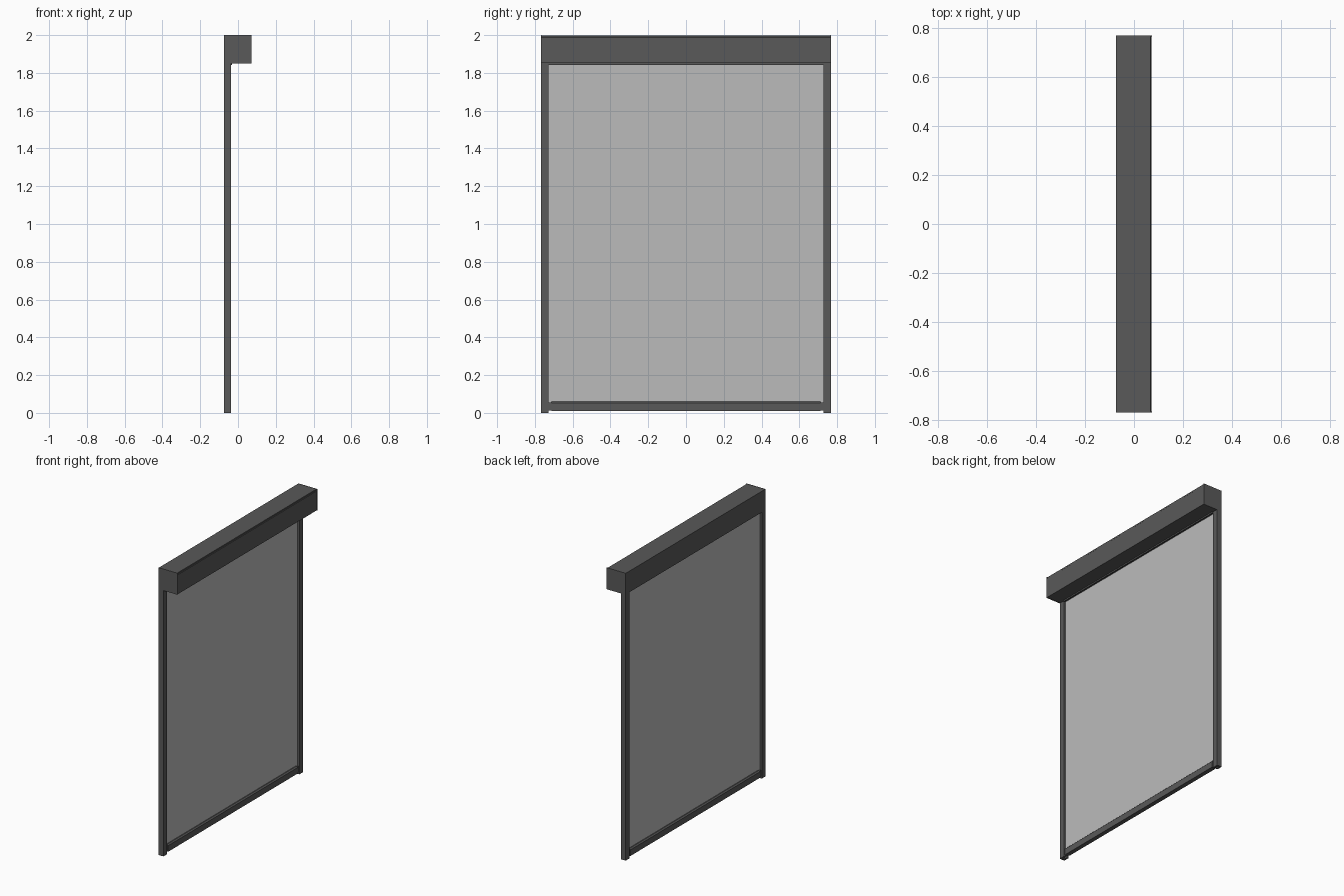
import bpy, bmesh

if "Cube" in bpy.data.objects:
    bpy.data.objects.remove(bpy.data.objects["Cube"])


def material(name, v):
    m = bpy.data.materials.new(name)
    m.diffuse_color = (v, v, v, 1)
    m.use_nodes = True
    m.node_tree.nodes["Principled BSDF"].inputs["Base Color"].default_value = m.diffuse_color
    return m


FRAME = material("dark grey metal", 0.1)
FABRIC = material("light grey fabric", 0.5)


def extrude(name, pts, vec, mat):
    """Closed profile (3D points) extruded along vec."""
    bm = bmesh.new()
    face = bm.faces.new([bm.verts.new(p) for p in pts])
    res = bmesh.ops.extrude_face_region(bm, geom=[face])
    verts = [g for g in res["geom"] if isinstance(g, bmesh.types.BMVert)]
    bmesh.ops.translate(bm, verts=verts, vec=vec)
    bmesh.ops.recalc_face_normals(bm, faces=bm.faces)
    me = bpy.data.meshes.new(name)
    bm.to_mesh(me)
    bm.free()
    me.materials.append(mat)
    ob = bpy.data.objects.new(name, me)
    bpy.context.collection.objects.link(ob)
    return ob


def along_y(name, xz, y0, y1, mat):
    return extrude(name, [(x, y0, z) for x, z in xz], (0, y1 - y0, 0), mat)


def rect(x0, x1, z0, z1):
    return [(x0, z0), (x1, z0), (x1, z1), (x0, z1)]


# Cassette housing with a shallow step along its top room-side edge
along_y("cassette", [(-0.073, 1.852), (0.071, 1.852), (0.071, 1.987),
                     (0.068, 1.990), (0.068, 1.999), (-0.073, 1.999)],
        -0.764, 0.764, FRAME)
# Lip where the fabric leaves the cassette
along_y("cassette_lip", rect(-0.037, -0.031, 1.843, 1.853), -0.727, 0.727, FRAME)

for side, s in (("left", -1), ("right", 1)):
    # Square end caps
    along_y(side + "_end_cap", rect(-0.0735, 0.0725, 1.85, 2.0),
            s * 0.764, s * 0.768, FRAME)
    # Side guide: channel open toward the fabric
    prof = [(-0.0735, 0.768), (-0.037, 0.768), (-0.037, 0.728), (-0.050, 0.728),
            (-0.050, 0.755), (-0.060, 0.755), (-0.060, 0.728), (-0.0735, 0.728)]
    extrude(side + "_guide", [(x, s * y, 0) for x, y in prof], (0, 0, 1.852), FRAME)
    # Bottom bar end plug
    along_y(side + "_bar_plug", rect(-0.066, -0.044, 0.012, 0.056),
            s * 0.708, s * 0.732, FRAME)

# Bottom bar with a narrower fabric clamp on top
along_y("bottom_bar", [(-0.070, 0.010), (-0.040, 0.010), (-0.040, 0.052),
                       (-0.048, 0.060), (-0.062, 0.060), (-0.070, 0.052)],
        -0.712, 0.712, FRAME)

# Fabric screen
along_y("fabric_screen", rect(-0.056, -0.054, 0.055, 1.853), -0.745, 0.745, FABRIC)
